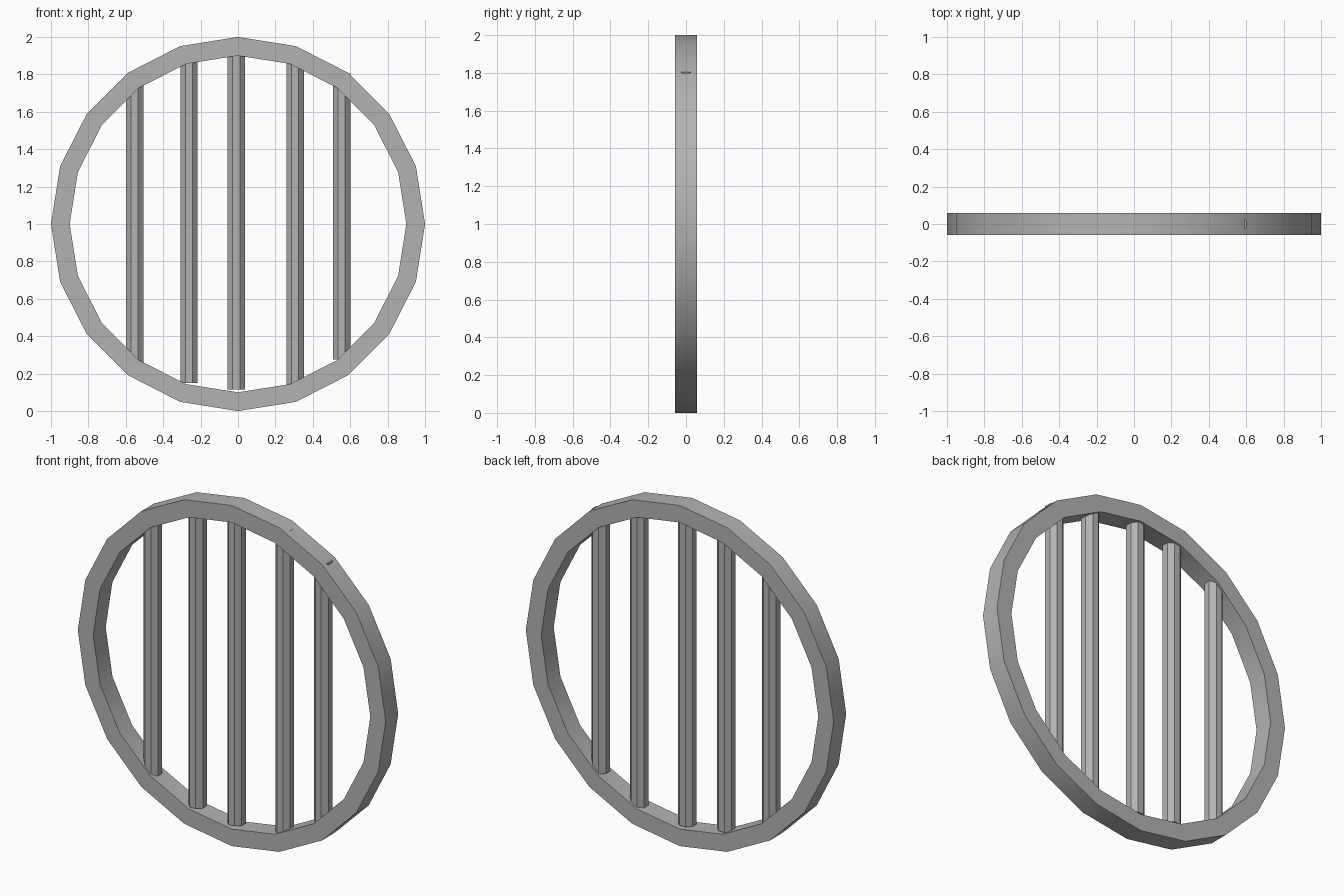
import bpy, bmesh, math

if "Cube" in bpy.data.objects:
    bpy.data.objects.remove(bpy.data.objects["Cube"])

SIDES = 20
HALF_DEPTH = 0.058

metal = bpy.data.materials.new("dark_grey_metal")
metal.diffuse_color = (0.45, 0.45, 0.45, 1)
metal.use_nodes = True
metal.node_tree.nodes["Principled BSDF"].inputs["Base Color"].default_value = metal.diffuse_color


def make_object(name, bm):
    bmesh.ops.recalc_face_normals(bm, faces=bm.faces)
    mesh = bpy.data.meshes.new(name)
    bm.to_mesh(mesh)
    bm.free()
    mesh.materials.append(metal)
    obj = bpy.data.objects.new(name, mesh)
    bpy.context.collection.objects.link(obj)
    # Smooth around the ring, crisp at the section corners and bar edges
    bpy.ops.object.select_all(action='DESELECT')
    obj.select_set(True)
    bpy.context.view_layer.objects.active = obj
    bpy.ops.object.shade_smooth_by_angle(angle=math.radians(30))
    return obj


# Round frame: a rectangular section swept through 20 segments
bm = bmesh.new()
section = [(1.0, -HALF_DEPTH), (1.0, HALF_DEPTH), (0.9, HALF_DEPTH), (0.9, -HALF_DEPTH)]
loops = []
for i in range(SIDES):
    a = math.tau * i / SIDES
    loops.append([bm.verts.new((r * math.cos(a), y, 1 + r * math.sin(a))) for r, y in section])
for i in range(SIDES):
    p, q = loops[i], loops[(i + 1) % SIDES]
    for j in range(4):
        k = (j + 1) % 4
        bm.faces.new((p[j], p[k], q[k], q[j]))
make_object("round_frame", bm)


# Eight-sided upright bar with flat faces towards front, back and sides
def bar(name, x, bottom, top, radius=0.0505):
    bm = bmesh.new()
    rings = []
    for z in (bottom, top):
        angles = [math.tau * (i + 0.5) / 8 for i in range(8)]
        rings.append([bm.verts.new((x + radius * math.cos(a), radius * math.sin(a), z))
                      for a in angles])
        bm.faces.new(rings[-1])
    for i in range(8):
        j = (i + 1) % 8
        bm.faces.new((rings[0][i], rings[0][j], rings[1][j], rings[1][i]))
    make_object(name, bm)


# Bars: centre x, bottom z, top z
BARS = [(-0.553, 0.25, 1.79), (-0.262, 0.15, 1.93), (-0.009, 0.115, 1.96),
        (0.305, 0.13, 1.93), (0.554, 0.275, 1.805)]
for n, (x, bottom, top) in enumerate(BARS, 1):
    bar(f"upright_bar_{n}", x, bottom, top)
